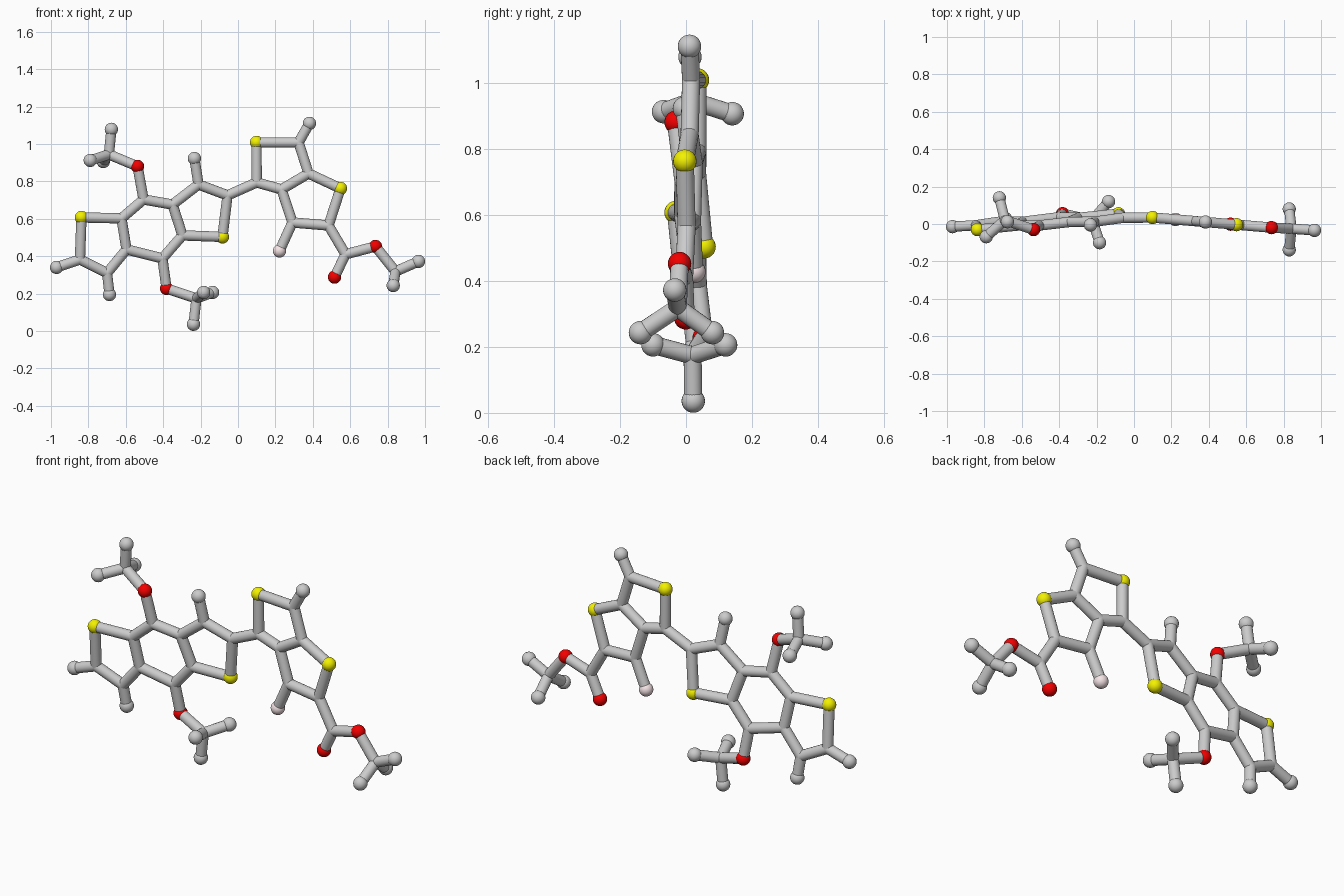
import bpy
from mathutils import Vector

if "Cube" in bpy.data.objects:
    bpy.data.objects.remove(bpy.data.objects["Cube"])

BALL, STICK = 0.0355, 0.0275


def material(name, rgb):
    m = bpy.data.materials.new(name)
    m.diffuse_color = (*rgb, 1)
    m.use_nodes = True
    m.node_tree.nodes["Principled BSDF"].inputs["Base Color"].default_value = m.diffuse_color
    return m


MATS = {
    "sulfur": material("yellow", (0.9, 0.88, 0.0)),
    "oxygen": material("red", (0.9, 0.0, 0.0)),
    "fluorine": material("pink", (0.92, 0.78, 0.8)),
}


def finish(name, kind=None):
    o = bpy.context.object
    o.name = name
    if kind in MATS:
        o.data.materials.append(MATS[kind])
    bpy.ops.object.shade_smooth_by_angle()
    return o


def ball(kind, p, r):
    bpy.ops.mesh.primitive_uv_sphere_add(segments=24, ring_count=14, radius=r, location=p)
    finish(kind + "_ball", kind)


def stick(a, b):
    d = b - a
    bpy.ops.mesh.primitive_cylinder_add(vertices=20, radius=STICK, depth=d.length,
                                        location=(a + b) / 2,
                                        rotation=d.to_track_quat('Z', 'Y').to_euler())
    finish("bond_stick")


# each fragment is nearly flat: y follows a tilted plane over (x, z)
def left_plane(x, z):
    return 0.1166 + 0.0975 * x - 0.107 * z


def right_plane(x, z):
    return 0.043 - 0.085 * x


KINDS = {"S": "sulfur", "O": "oxygen", "F": "fluorine", "H": "hydrogen", "C": "carbon"}

# left fused three-ring system
left = {
    "S1": (-.837, .607), "C2": (-.845, .382), "C3": (-.70, .31), "C4": (-.596, .436),
    "C5": (-.623, .602), "C6": (-.505, .703), "C7": (-.35, .676), "C8": (-.297, .511),
    "C9": (-.404, .388), "C10": (-.211, .783), "C11": (-.056, .725), "S2": (-.083, .503),
    "O1": (-.537, .88), "O2": (-.382, .227),
    "H1": (-.97, .34), "H2": (-.687, .195), "H3": (-.233, .922),
}
# right fused two-ring system with its ester
right = {
    "C12": (.10, .794), "S3": (.099, 1.008), "C13": (.324, 1.008), "C14": (.377, .842),
    "C15": (.233, .757), "S4": (.548, .762), "C16": (.484, .564), "C17": (.291, .58),
    "F1": (.222, .428), "C18": (.575, .410), "O3": (.516, .288), "O4": (.735, .452),
    "H4": (.382, 1.11),
}
# end groups that leave the plane
ends = {
    "C20": (-.69, .02, .944), "H20": (-.677, .012, 1.078), "H21": (-.79, -.068, .912),
    "H22": (-.72, .14, .906),
    "C30": (-.222, .02, .174), "H30": (-.238, .022, .036), "H31": (-.136, .12, .206),
    "H32": (-.184, -.10, .206),
    "C40": (.842, -.025, .318), "H40": (.965, -.034, .372), "H41": (.83, .08, .243),
    "H42": (.83, -.138, .243),
}

atoms = {k: Vector((x, left_plane(x, z), z)) for k, (x, z) in left.items()}
atoms.update({k: Vector((x, right_plane(x, z), z)) for k, (x, z) in right.items()})
atoms.update({k: Vector(p) for k, p in ends.items()})

for key, p in atoms.items():
    ball(KINDS[key[0]], p, STICK if key[0] == "C" else BALL)

# bonds written as chains of neighbouring atoms
chains = [
    "S1 C2 C3 C4 C5 S1", "C5 C6 C7 C8 C9 C4", "C7 C10 C11 S2 C8",
    "C2 H1", "C3 H2", "C10 H3", "C6 O1 C20", "C9 O2 C30",
    "C11 C12 S3 C13 C14 C15 C12", "C14 S4 C16 C17 C15", "C17 F1", "C13 H4",
    "C16 C18 O3", "C18 O4 C40",
]
chains += [f"C{g} H{g + i}" for g in (20, 30, 40) for i in range(3)]
for chain in chains:
    keys = chain.split()
    for a, b in zip(keys, keys[1:]):
        stick(atoms[a], atoms[b])
